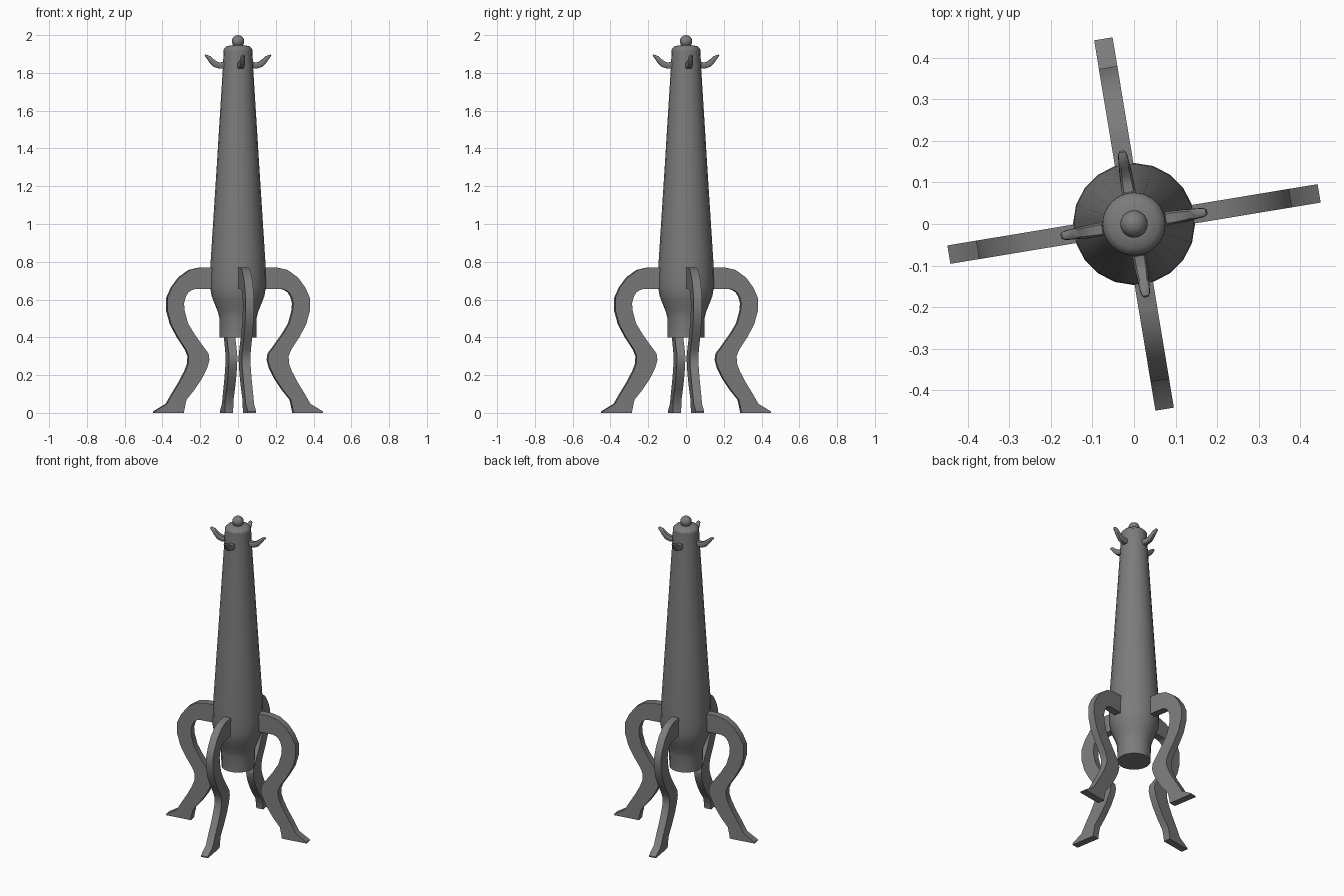
import bpy, bmesh
from math import sin, cos, pi, radians

if "Cube" in bpy.data.objects:
    bpy.data.objects.remove(bpy.data.objects["Cube"])

TURN = radians(9.4)
GREY = bpy.data.materials.new("dark_grey")
GREY.diffuse_color = (0.2, 0.2, 0.2, 1)
GREY.use_nodes = True
GREY.node_tree.nodes["Principled BSDF"].inputs["Base Color"].default_value = GREY.diffuse_color


def finish(name, bm, angle=35):
    bmesh.ops.recalc_face_normals(bm, faces=bm.faces)
    me = bpy.data.meshes.new(name)
    bm.to_mesh(me)
    bm.free()
    me.materials.append(GREY)
    ob = bpy.data.objects.new(name, me)
    bpy.context.collection.objects.link(ob)
    bpy.ops.object.select_all(action='DESELECT')
    ob.select_set(True)
    bpy.context.view_layer.objects.active = ob
    bpy.ops.object.shade_smooth_by_angle(angle=radians(angle))
    return ob


def loft(bm, rings):
    """Bridge equal-length rings of points and cap both ends."""
    rings = [[bm.verts.new(p) for p in r] for r in rings]
    n = len(rings[0])
    for a, b in zip(rings, rings[1:]):
        for i in range(n):
            j = (i + 1) % n
            bm.faces.new((a[i], a[j], b[j], b[i]))
    bm.faces.new(rings[0])
    bm.faces.new(rings[-1])


def lathe(name, profile, sides, angle=35):
    bm = bmesh.new()
    loft(bm, [[(r * cos(2 * pi * i / sides), r * sin(2 * pi * i / sides), z)
               for i in range(sides)] for r, z in profile])
    return finish(name, bm, angle)


def four_around(ob, name):
    """Place four linked copies round the column."""
    for k in range(4):
        o = ob if k == 0 else ob.copy()
        if k:
            bpy.context.collection.objects.link(o)
        o.name = f"{name}_{k + 1}"
        o.rotation_euler.z = TURN + k * pi / 2


# Tapered column with waisted lower end
lathe("column", [(0.097, 0.40), (0.098, 0.50), (0.107, 0.535), (0.123, 0.575),
                 (0.140, 0.62), (0.147, 0.66), (0.147, 0.72), (0.145, 0.80),
                 (0.113, 1.30), (0.080, 1.83), (0.076, 1.922)], 20)

# Domed top cap and ball finial
lathe("top_cap", [(0.076, 1.918), (0.075, 1.927), (0.060, 1.941), (0.035, 1.946),
                  (0.015, 1.947)], 32, 45)
bm = bmesh.new()
bmesh.ops.create_uvsphere(bm, u_segments=24, v_segments=14, radius=0.033)
bmesh.ops.translate(bm, verts=bm.verts, vec=(0, 0, 1.967))
finish("ball_finial", bm)

# Curved legs: matching outer and inner edge points (radius, height)
outer = [(0.10, 0.77), (0.205, 0.77), (0.262, 0.757), (0.318, 0.717), (0.357, 0.665),
         (0.382, 0.61), (0.382, 0.54), (0.362, 0.468), (0.325, 0.40), (0.282, 0.335),
         (0.268, 0.30), (0.270, 0.262), (0.285, 0.222), (0.315, 0.165), (0.355, 0.10),
         (0.385, 0.048), (0.452, 0.008), (0.452, 0.0)]
inner = [(0.10, 0.655), (0.235, 0.655), (0.252, 0.650), (0.270, 0.638), (0.284, 0.615),
         (0.293, 0.58), (0.290, 0.54), (0.272, 0.475), (0.236, 0.415), (0.185, 0.345),
         (0.162, 0.315), (0.157, 0.28), (0.168, 0.24), (0.195, 0.185), (0.235, 0.125),
         (0.280, 0.07), (0.292, 0.015), (0.293, 0.0)]
W = 0.0225
bm = bmesh.new()
loft(bm, [[(a, -W, b), (a, W, b), (c, W, d), (c, -W, d)]
          for (a, b), (c, d) in zip(outer, inner)])
four_around(finish("leg", bm), "leg")

# Upturned strap hooks: centre radius, height, half width, half thickness, tilt
path = [(0.06, 1.842, 0.017, 0.019, 0), (0.100, 1.839, 0.016, 0.016, 3),
        (0.122, 1.846, 0.015, 0.016, 28), (0.142, 1.864, 0.013, 0.013, 45),
        (0.157, 1.881, 0.012, 0.010, 45), (0.170, 1.890, 0.010, 0.006, 30),
        (0.177, 1.893, 0.006, 0.004, 30)]
# Cross-section: rectangle with chamfered corners
section = [(1, .6), (.7, 1), (-.7, 1), (-1, .6), (-1, -.6), (-.7, -1), (.7, -1), (1, -.6)]
bm = bmesh.new()
loft(bm, [[(r - h * v * sin(radians(t)), w * u, z + h * v * cos(radians(t)))
           for u, v in section] for r, z, w, h, t in path])
four_around(finish("hook", bm, 50), "hook")
